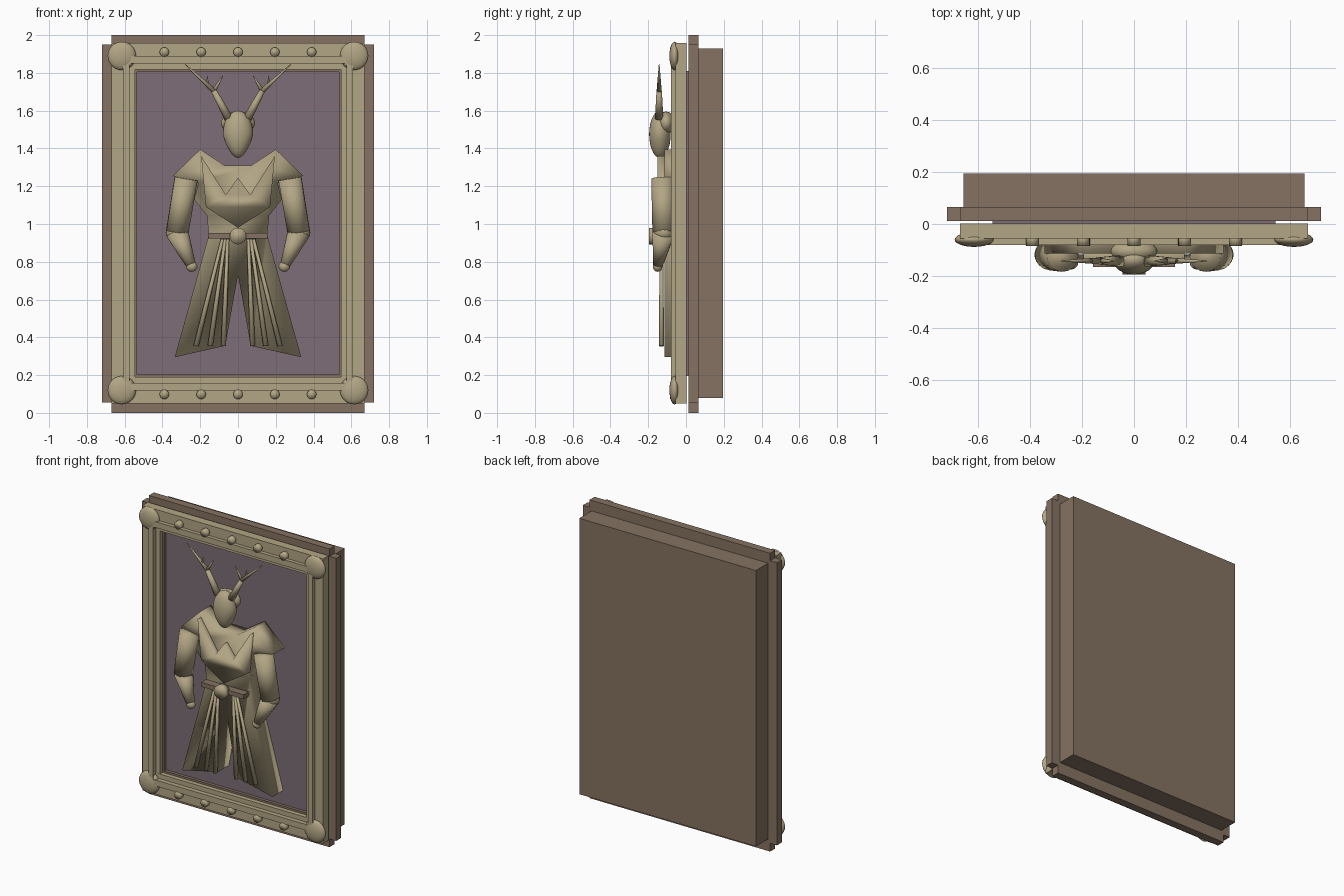
import bpy, bmesh
from mathutils import Vector, Matrix

old = bpy.data.objects.get("Cube")
if old:
    bpy.data.objects.remove(old, do_unlink=True)


def material(name, rgb):
    m = bpy.data.materials.new(name)
    m.use_nodes = True
    m.diffuse_color = (*rgb, 1)
    m.node_tree.nodes["Principled BSDF"].inputs["Base Color"].default_value = (*rgb, 1)
    return m


gold = material("aged gold", (0.45, 0.38, 0.235))
brown = material("brown wood", (0.235, 0.17, 0.122))
purple = material("dusty purple", (0.205, 0.155, 0.185))


def finish(name, bm, mat, smooth=False):
    bmesh.ops.recalc_face_normals(bm, faces=bm.faces)
    me = bpy.data.meshes.new(name)
    bm.to_mesh(me)
    bm.free()
    me.materials.append(mat)
    for p in me.polygons:
        p.use_smooth = smooth
    ob = bpy.data.objects.new(name, me)
    bpy.context.scene.collection.objects.link(ob)
    return ob


def box(name, x, y, z, mat):
    bm = bmesh.new()
    size = Vector((x[1] - x[0], y[1] - y[0], z[1] - z[0]))
    mid = Vector((x[0] + x[1], y[0] + y[1], z[0] + z[1])) / 2
    bmesh.ops.create_cube(bm, size=1, matrix=Matrix.Translation(mid) @ Matrix.Diagonal((*size, 1)))
    return finish(name, bm, mat)


def rod(name, a, b, r1, r2, mat=gold, sides=16):
    a, b = Vector(a), Vector(b)
    d = b - a
    m = Matrix.Translation((a + b) / 2) @ d.to_track_quat("Z", "Y").to_matrix().to_4x4()
    bm = bmesh.new()
    bmesh.ops.create_cone(bm, cap_ends=True, segments=sides, radius1=r1, radius2=r2, depth=d.length, matrix=m)
    return finish(name, bm, mat, True)


def ball(name, centre, radii, chin=0):
    bm = bmesh.new()
    bmesh.ops.create_uvsphere(bm, u_segments=24, v_segments=14, radius=1)
    for v in bm.verts:
        # narrow the lower half towards a chin
        if v.co.z < 0:
            v.co.x *= 1 + chin * v.co.z
        v.co = Vector(c + p * r for c, p, r in zip(centre, v.co, radii))
    return finish(name, bm, gold, True)


def plate(name, outline, y0, y1):
    bm = bmesh.new()
    face = bm.faces.new([bm.verts.new((x, y0, z)) for x, z in outline])
    ext = bmesh.ops.extrude_face_region(bm, geom=[face])
    bmesh.ops.translate(bm, vec=(0, y1 - y0, 0), verts=[g for g in ext["geom"] if isinstance(g, bmesh.types.BMVert)])
    return finish(name, bm, gold, True)


def mirrored(half):
    # half outline runs down the +x side; centre points are kept once
    return half + [(-x, z) for x, z in reversed(half) if x > 0]


# Wooden backing with notched corners
box("back_box", (-0.655, 0.655), (0.06, 0.195), (0.08, 1.93), brown)
box("backing_wide", (-0.72, 0.72), (0.012, 0.065), (0.055, 1.95), brown)
box("backing_tall", (-0.67, 0.67), (0.012, 0.065), (0, 2), brown)
box("picture_panel", (-0.545, 0.545), (0, 0.013), (0.195, 1.81), purple)


# Stepped frame: (name, inner half width, outer half width, inner and outer
# half height, rail overhang, front depth, material)
MID = 1.004
layers = [
    ("outer_rail", 0.60, 0.67, 0.88, 0.955, 0, -0.055, gold),
    ("moulding", 0.575, 0.608, 0.846, 0.886, 0.035, -0.08, gold),
    ("inner_rail", 0.545, 0.605, 0.815, 0.885, 0, -0.05, gold),
    ("inner_lip", 0.535, 0.55, 0.802, 0.82, 0, -0.02, brown),
]
for name, xi, xo, zi, zo, over, front, mat in layers:
    for side in (-1, 1):
        xs = sorted((side * xi, side * xo))
        box(name + "_side", xs, (front, 0.002), (MID - zo - over, MID + zo + over), mat)
        zs = sorted((MID + side * zi, MID + side * zo))
        box(name + "_cross", (-xo - over, xo + over), (front - 0.0005, 0.002), zs, mat)

# Corner bosses and studs
for z in (0.12, 1.89):
    for x in (-0.615, 0.615):
        ball("corner_boss", (x, -0.06, z), (0.075, 0.028, 0.075))
for z in (0.098, 1.91):
    for i in range(-2, 3):
        rod("stud", (i * 0.195, -0.04, z), (i * 0.195, -0.084, z), 0.025, 0.025)

# Robe with shoulders and split skirt
robe = mirrored([(0.07, 1.31), (0.2, 1.395), (0.345, 1.255), (0.21, 1.215),
                 (0.232, 1.13), (0.165, 1.045), (0.155, 0.94), (0.335, 0.295),
                 (0.068, 0.355), (0, 0.73)])
plate("robe", robe, 0.0, -0.113)

# Chest piece with zigzag collar
collar = mirrored([(0, 1.245), (0.065, 1.155), (0.195, 1.36), (0.17, 1.09), (0, 0.98)])
plate("chest_piece", collar, -0.1, -0.15)

# Belt and buckle
box("belt", (-0.157, 0.157), (-0.165, -0.1), (0.922, 0.952), brown)
rod("buckle", (0, -0.15, 0.936), (0, -0.195, 0.936), 0.044, 0.044, sides=24)

# Head and hair
ball("head", (0, -0.138, 1.475), (0.08, 0.057, 0.125), chin=0.3)
ball("hair", (0, -0.105, 1.535), (0.09, 0.045, 0.06))

for s in (-1, 1):
    # Arms
    shoulder, elbow, wrist = (s * 0.275, -0.122, 1.24), (s * 0.322, -0.118, 0.955), (s * 0.25, -0.148, 0.785)
    rod("upper_arm", shoulder, elbow, 0.062, 0.06)
    ball("elbow", elbow, (0.061, 0.056, 0.05))
    rod("forearm", elbow, wrist, 0.06, 0.027)
    ball("hand", (s * 0.245, -0.15, 0.775), (0.03, 0.025, 0.028))

    # Skirt folds
    for top, foot in ((0.055, 0.077), (0.068, 0.147), (0.082, 0.222)):
        rod("skirt_fold", (s * top, -0.13, 0.92), (s * foot, -0.13, 0.355), 0.009, 0.014, sides=8)

    # Antlers
    fork = (s * 0.128, -0.142, 1.705)
    rod("antler_base", (s * 0.05, -0.142, 1.56), fork, 0.023, 0.015, sides=10)
    rod("antler_tip", fork, (s * 0.28, -0.142, 1.845), 0.014, 0.002, sides=10)
    rod("antler_tine", fork, (s * 0.08, -0.142, 1.785), 0.012, 0.002, sides=10)
    rod("antler_small_tine", (s * 0.165, -0.142, 1.74), (s * 0.16, -0.142, 1.785), 0.008, 0.002, sides=8)
